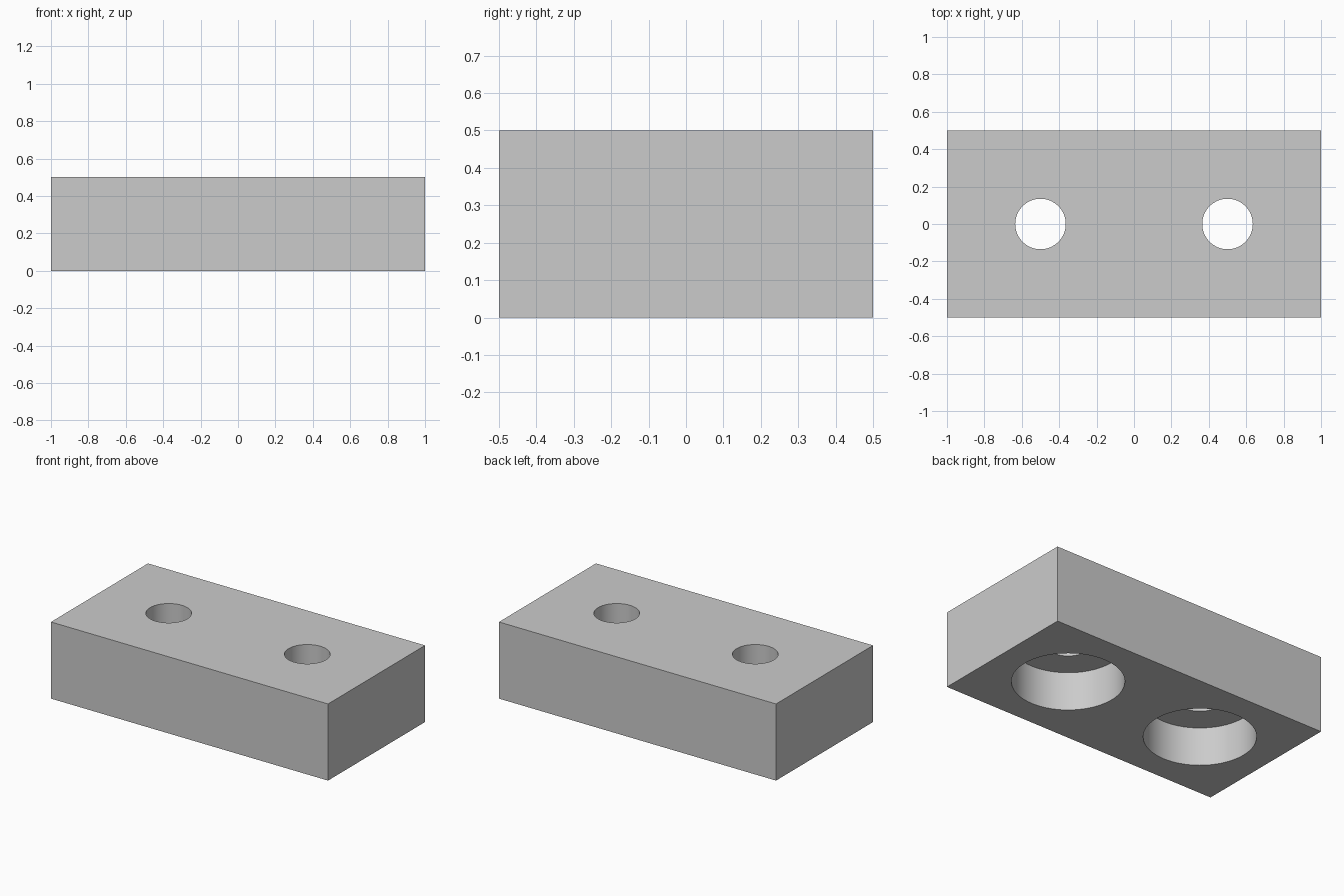
import bpy
import math

default_cube = bpy.data.objects.get("Cube")
if default_cube:
    bpy.data.objects.remove(default_cube, do_unlink=True)

WIDTH, DEPTH, HEIGHT = 2.0, 1.0, 0.5
HOLE_X = 0.5
BORE_RADIUS, POCKET_RADIUS = 0.135, 0.33
POCKET_DEPTH = 0.25
OVERLAP = 0.1

grey = bpy.data.materials.new("light grey")
grey.use_nodes = True
colour = (0.6, 0.6, 0.6, 1)
grey.diffuse_color = colour
grey.node_tree.nodes["Principled BSDF"].inputs["Base Color"].default_value = colour


def cut_cylinder(target, name, x, radius, bottom, top):
    """Cut a vertical round hole through the target and remove the cutter."""
    bpy.ops.mesh.primitive_cylinder_add(
        vertices=64, radius=radius, depth=top - bottom,
        location=(x, 0, (top + bottom) / 2))
    cutter = bpy.context.object
    cutter.name = name
    cutter.hide_render = True
    cutter.data.materials.append(grey)
    cut = target.modifiers.new(name, "BOOLEAN")
    cut.operation = "DIFFERENCE"
    cut.solver = "EXACT"
    cut.object = cutter
    bpy.context.view_layer.objects.active = target
    bpy.ops.object.modifier_apply(modifier=cut.name)
    bpy.data.objects.remove(cutter, do_unlink=True)


# Rectangular block
bpy.ops.mesh.primitive_cube_add(size=1, location=(0, 0, HEIGHT / 2))
block = bpy.context.object
block.name = "mounting_block"
block.scale = (WIDTH, DEPTH, HEIGHT)
bpy.ops.object.transform_apply(location=True, rotation=False, scale=True)
block.data.materials.append(grey)

# Two through bores, each with a wide pocket from below
for side, x in (("left", HOLE_X), ("right", -HOLE_X)):
    cut_cylinder(block, side + "_pocket", x, POCKET_RADIUS, -OVERLAP, POCKET_DEPTH)
    cut_cylinder(block, side + "_bore", x, BORE_RADIUS, POCKET_DEPTH - OVERLAP, HEIGHT + OVERLAP)

# Smooth hole walls with sharp rims
bpy.ops.object.select_all(action="DESELECT")
block.select_set(True)
bpy.context.view_layer.objects.active = block
bpy.ops.object.shade_smooth_by_angle(angle=math.radians(30))
